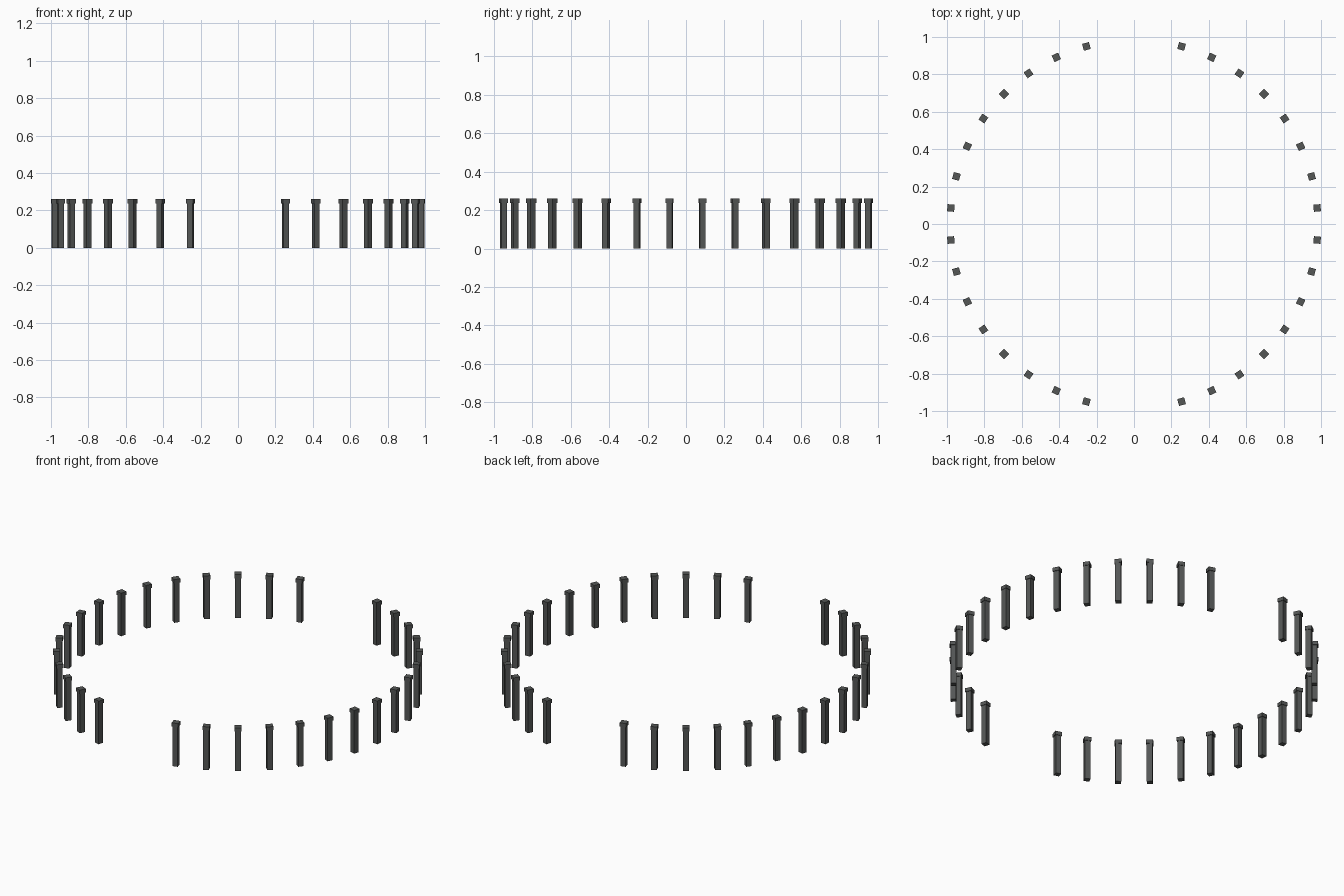
import bpy
import math
from mathutils import Matrix

cube = bpy.data.objects.get("Cube")
if cube:
    bpy.data.objects.remove(cube, do_unlink=True)

RADIUS = 0.983
POST_WIDTH, CAP_WIDTH = 0.031, 0.038
CAP_BASE, HEIGHT = 0.238, 0.26


def material(name, colour):
    mat = bpy.data.materials.new(name)
    mat.use_nodes = True
    mat.diffuse_color = colour
    mat.node_tree.nodes["Principled BSDF"].inputs["Base Color"].default_value = colour
    return mat


def box_mesh(name, width, bottom, top, mat):
    """Square block sitting between two heights, centred on its own axis."""
    bpy.ops.mesh.primitive_cube_add(size=1)
    obj = bpy.context.object
    mesh = obj.data
    mesh.name = name
    mesh.transform(Matrix.Translation((0, 0, (bottom + top) / 2))
                   @ Matrix.Diagonal((width, width, top - bottom, 1)))
    mesh.materials.append(mat)
    bpy.data.objects.remove(obj)
    return mesh


grey = material("dark_grey", (0.09, 0.095, 0.093, 1))
shaft = box_mesh("post_shaft", POST_WIDTH, 0, CAP_BASE, grey)
cap = box_mesh("post_cap", CAP_WIDTH, CAP_BASE, HEIGHT, grey)

# Ring of posts every ten degrees, with a gateway at the front and back
for step in range(36):
    angle = math.radians(5 + 10 * step)
    if abs(math.cos(angle)) < 0.2:
        continue
    for name, mesh in (("post", shaft), ("post_cap", cap)):
        part = bpy.data.objects.new(f"{name}_{step + 1}", mesh)
        part.location = (RADIUS * math.cos(angle), RADIUS * math.sin(angle), 0)
        part.rotation_euler.z = angle
        bpy.context.collection.objects.link(part)
